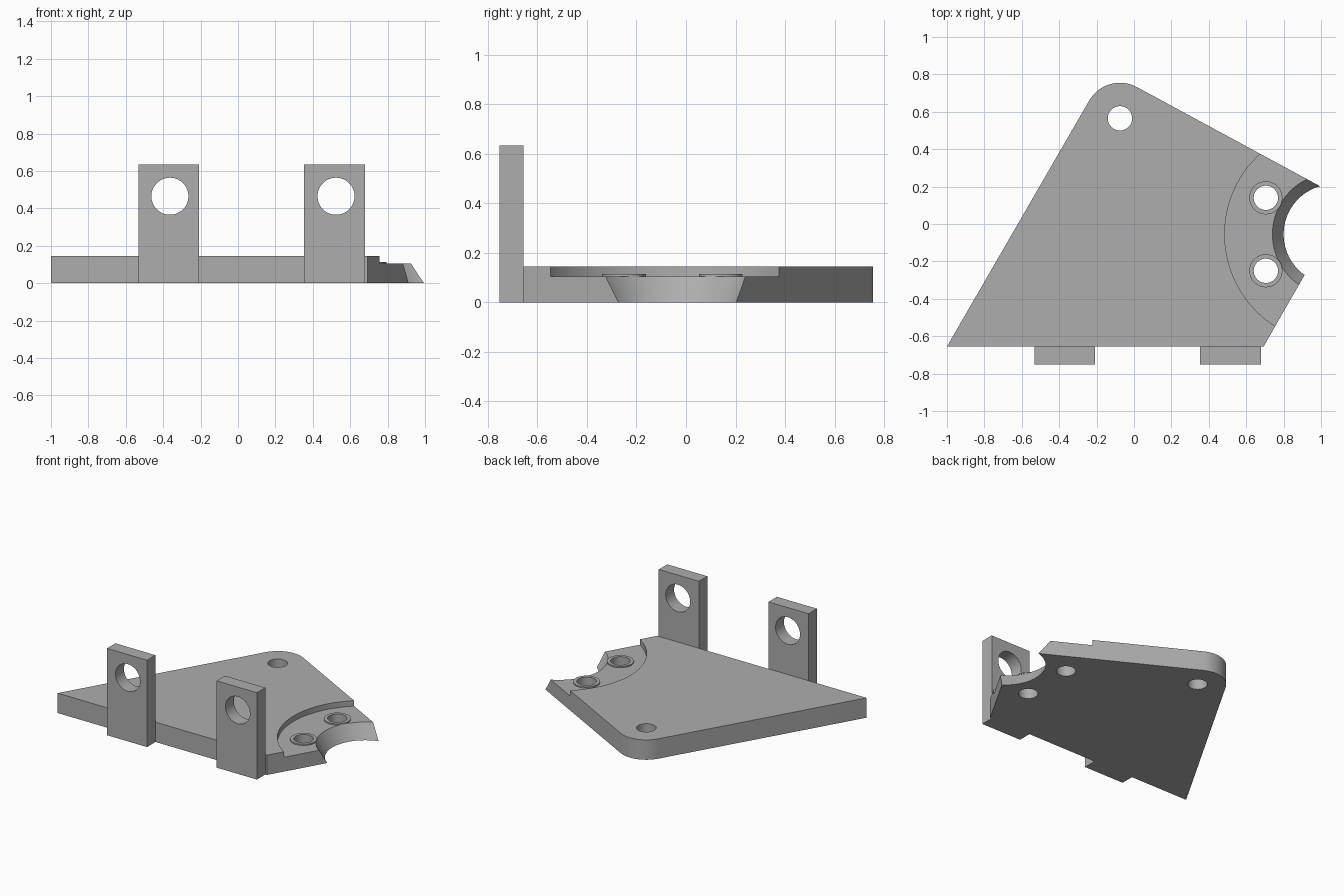
import bpy, bmesh, math
from mathutils import Matrix, Vector

cube = bpy.data.objects.get("Cube")
if cube:
    bpy.data.objects.remove(cube, do_unlink=True)

GREY = (0.42, 0.42, 0.42, 1)
mat = bpy.data.materials.new("plain grey")
mat.use_nodes = True
mat.diffuse_color = GREY
mat.node_tree.nodes["Principled BSDF"].inputs["Base Color"].default_value = GREY

TOP, FLOOR, BOSS_TOP = 0.145, 0.105, 0.114
PIVOT = (-0.075, 0.565)            # rounded corner centre
BORE = (1.067, -0.055)             # centre of the conical bite and recess
BOSSES = [(0.705, 0.14), (0.705, -0.25)]


def finish(bm, name):
    bmesh.ops.recalc_face_normals(bm, faces=bm.faces)
    mesh = bpy.data.meshes.new(name)
    bm.to_mesh(mesh)
    bm.free()
    mesh.materials.append(mat)
    obj = bpy.data.objects.new(name, mesh)
    bpy.context.collection.objects.link(obj)
    return obj


def prism(name, outline, z0, z1):
    bm = bmesh.new()
    face = bm.faces.new([bm.verts.new((x, y, z0)) for x, y in outline])
    up = bmesh.ops.extrude_face_region(bm, geom=[face])["geom"]
    bmesh.ops.translate(bm, vec=(0, 0, z1 - z0),
                        verts=[v for v in up if isinstance(v, bmesh.types.BMVert)])
    return finish(bm, name)


def cone(name, centre, r0, r1, depth, turn=Matrix(), sides=64):
    bm = bmesh.new()
    bmesh.ops.create_cone(bm, cap_ends=True, segments=sides, radius1=r0, radius2=r1,
                          depth=depth, matrix=Matrix.Translation(centre) @ turn)
    return finish(bm, name)


def cut(obj, cutters):
    for c in cutters:
        c.hide_render = True
        mod = obj.modifiers.new("cut", "BOOLEAN")
        mod.operation, mod.solver, mod.object = "DIFFERENCE", "EXACT", c
    bpy.context.view_layer.update()
    graph = bpy.context.evaluated_depsgraph_get()
    mesh = bpy.data.meshes.new_from_object(obj.evaluated_get(graph))
    obj.modifiers.clear()
    obj.data = mesh
    for c in cutters:
        bpy.data.objects.remove(c, do_unlink=True)
    bpy.ops.object.select_all(action="DESELECT")
    obj.select_set(True)
    bpy.context.view_layer.objects.active = obj
    bpy.ops.object.shade_smooth_by_angle(angle=math.radians(30))


def hole(xy):
    return cone("hole_cutter", (*xy, 0.1), 0.065, 0.065, 0.6)


# Base plate: four-sided outline with one rounded corner
a0, a1 = math.radians(150), math.radians(61.3)
arc = [(PIVOT[0] + 0.19 * math.cos(a0 + (a1 - a0) * i / 20),
        PIVOT[1] + 0.19 * math.sin(a0 + (a1 - a0) * i / 20)) for i in range(21)]
plate = prism("base_plate", [(-1, -0.655), (0.693, -0.655), (1.139, 0.124)] + arc[::-1], 0, TOP)

# Conical bite (radius grows with height), round recess and screw holes
low, high, slope = -0.1, 0.3, (0.327 - 0.267) / FLOOR
bite = cone("bite_cutter", (*BORE, (low + high) / 2),
            0.267 + slope * low, 0.267 + slope * high, high - low, sides=128)
recess = cone("recess_cutter", (*BORE, FLOOR + 0.2), 0.582, 0.582, 0.4, sides=128)
cut(plate, [recess, bite] + [hole(p) for p in BOSSES + [PIVOT]])

# Low raised rings around the two recess holes
for side, p in zip(("back", "front"), BOSSES):
    ring = cone(side + "_hole_ring", (*p, (FLOOR + BOSS_TOP) / 2), 0.0885, 0.0885, BOSS_TOP - FLOOR)
    cut(ring, [hole(p)])

# Upright tabs with a round cross hole
sideways = Matrix.Rotation(math.pi / 2, 4, "X")
for side, x0, x1, hx in (("right", -0.532, -0.208, -0.364), ("left", 0.354, 0.679, 0.524)):
    tab = prism(side + "_tab", [(x0, -0.752), (x1, -0.752), (x1, -0.655), (x0, -0.655)], 0, 0.634)
    cut(tab, [cone("tab_cutter", (hx, -0.7, 0.465), 0.099, 0.099, 0.5, sideways)])
